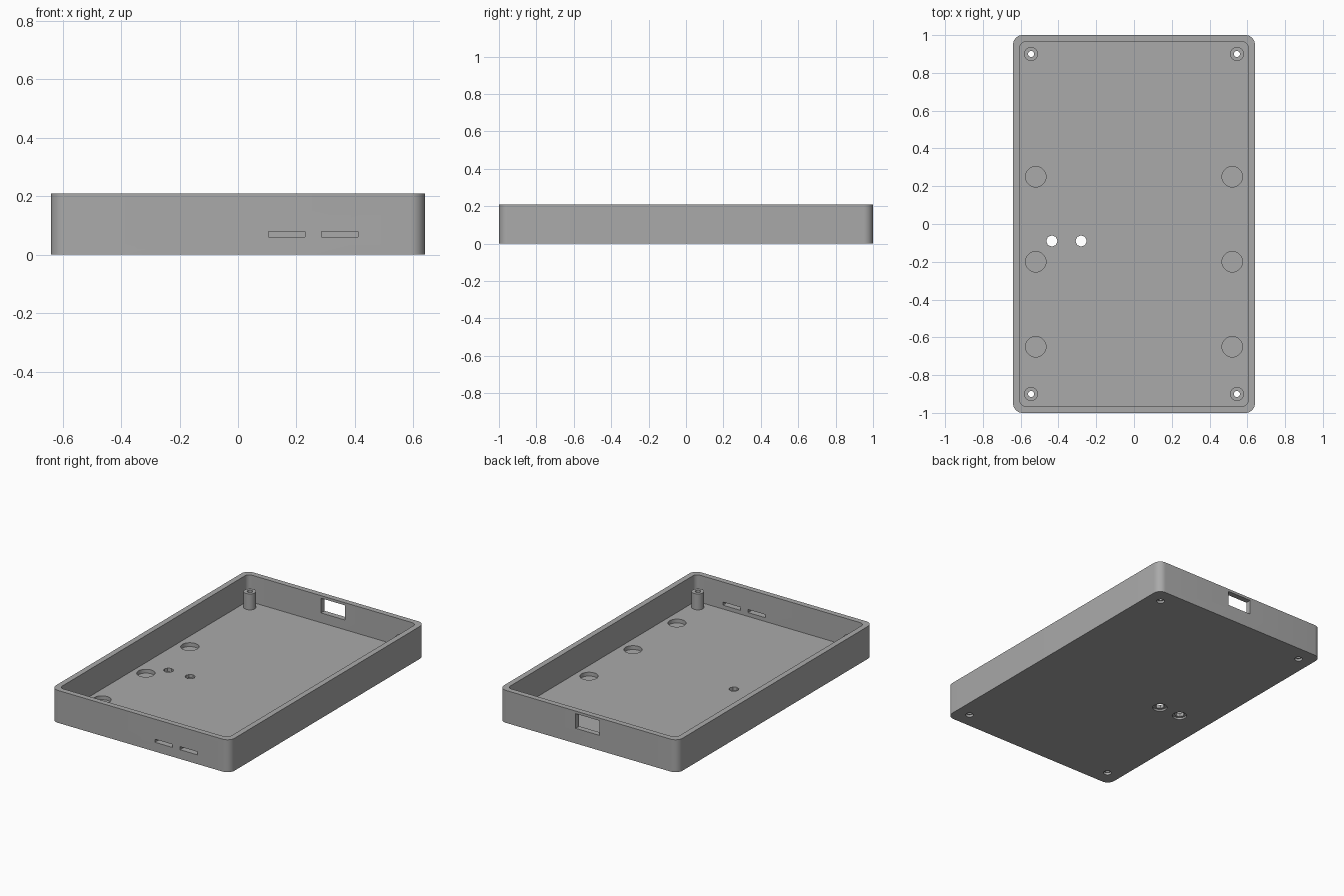
import bpy, bmesh, math

cube = bpy.data.objects.get("Cube")
if cube:
    bpy.data.objects.remove(cube)

grey = bpy.data.materials.new("mid_grey")
grey.use_nodes = True
grey.diffuse_color = (0.4, 0.4, 0.4, 1)
grey.node_tree.nodes["Principled BSDF"].inputs["Base Color"].default_value = (0.4, 0.4, 0.4, 1)

W, L, H = 0.64, 1.0, 0.21      # half width, half length, height
WALL, FLOOR = 0.036, 0.035


def prism(name, outline, z0, z1, outline_top=None):
    """Solid between two matching horizontal outlines."""
    bm = bmesh.new()
    low = [bm.verts.new((x, y, z0)) for x, y in outline]
    high = [bm.verts.new((x, y, z1)) for x, y in (outline_top or outline)]
    bm.faces.new(low[::-1])
    bm.faces.new(high)
    n = len(low)
    for i in range(n):
        j = (i + 1) % n
        bm.faces.new((low[i], low[j], high[j], high[i]))
    mesh = bpy.data.meshes.new(name)
    bm.to_mesh(mesh)
    bm.free()
    mesh.materials.append(grey)
    obj = bpy.data.objects.new(name, mesh)
    bpy.context.collection.objects.link(obj)
    return obj


def circle(x, y, r, n=32):
    return [(x + r * math.cos(2 * math.pi * i / n), y + r * math.sin(2 * math.pi * i / n))
            for i in range(n)]


def rounded(w, l, r, steps=8):
    pts = []
    for k, (sx, sy) in enumerate(((1, 1), (-1, 1), (-1, -1), (1, -1))):
        for i in range(steps + 1):
            a = (k + i / steps) * math.pi / 2
            pts.append((sx * (w - r) + r * math.cos(a), sy * (l - r) + r * math.sin(a)))
    return pts


def box(name, x0, x1, y0, y1, z0, z1):
    return prism(name, [(x0, y0), (x1, y0), (x1, y1), (x0, y1)], z0, z1)


def combine(target, tool, operation):
    """Apply a boolean and discard the tool."""
    mod = target.modifiers.new("bool", 'BOOLEAN')
    mod.operation, mod.solver, mod.object = operation, 'EXACT', tool
    bpy.context.view_layer.objects.active = target
    bpy.ops.object.modifier_apply(modifier=mod.name)
    bpy.data.objects.remove(tool)


# Shell with its hollow interior
tray = prism("enclosure_tray", rounded(W, L, 0.05), 0, H)
combine(tray, prism("hollow", rounded(W - WALL, L - WALL, 0.03), FLOOR, H + 0.1), 'DIFFERENCE')

# Corner screw posts, drilled through and widened underneath
for sx in (-1, 1):
    for sy in (-1, 1):
        x, y = sx * 0.545, sy * 0.9
        combine(tray, prism("post", circle(x, y, 0.037), FLOOR - 0.01, 0.138), 'UNION')
        combine(tray, prism("screw_hole", circle(x, y, 0.016), -0.1, H), 'DIFFERENCE')
        combine(tray, prism("head_recess", circle(x, y, 0.024), -0.1, 0.015), 'DIFFERENCE')

# Blind round pockets in the floor
for x in (-0.52, 0.52):
    for y in (0.25, -0.2, -0.65):
        combine(tray, prism("pocket", circle(x, y, 0.054), 0.01, 0.1), 'DIFFERENCE')

# Pair of floor holes, flared underneath
for x in (-0.435, -0.28):
    combine(tray, prism("floor_hole", circle(x, -0.09, 0.03, 8), -0.1, 0.1), 'DIFFERENCE')
    combine(tray, prism("flare", circle(x, -0.09, 0.044), -0.01, 0.012), 'DIFFERENCE')

# Front slots and rear window
for x in (0.105, 0.285):
    combine(tray, box("slot", x, x + 0.125, -1.1, -0.9, 0.06, 0.08), 'DIFFERENCE')
combine(tray, box("window", -0.08, 0.09, 0.93, 1.1, 0.098, 0.193), 'DIFFERENCE')

# Smooth curved walls, crisp edges
bpy.ops.object.select_all(action='DESELECT')
tray.select_set(True)
bpy.context.view_layer.objects.active = tray
bpy.ops.object.shade_smooth_by_angle(angle=math.radians(30))
